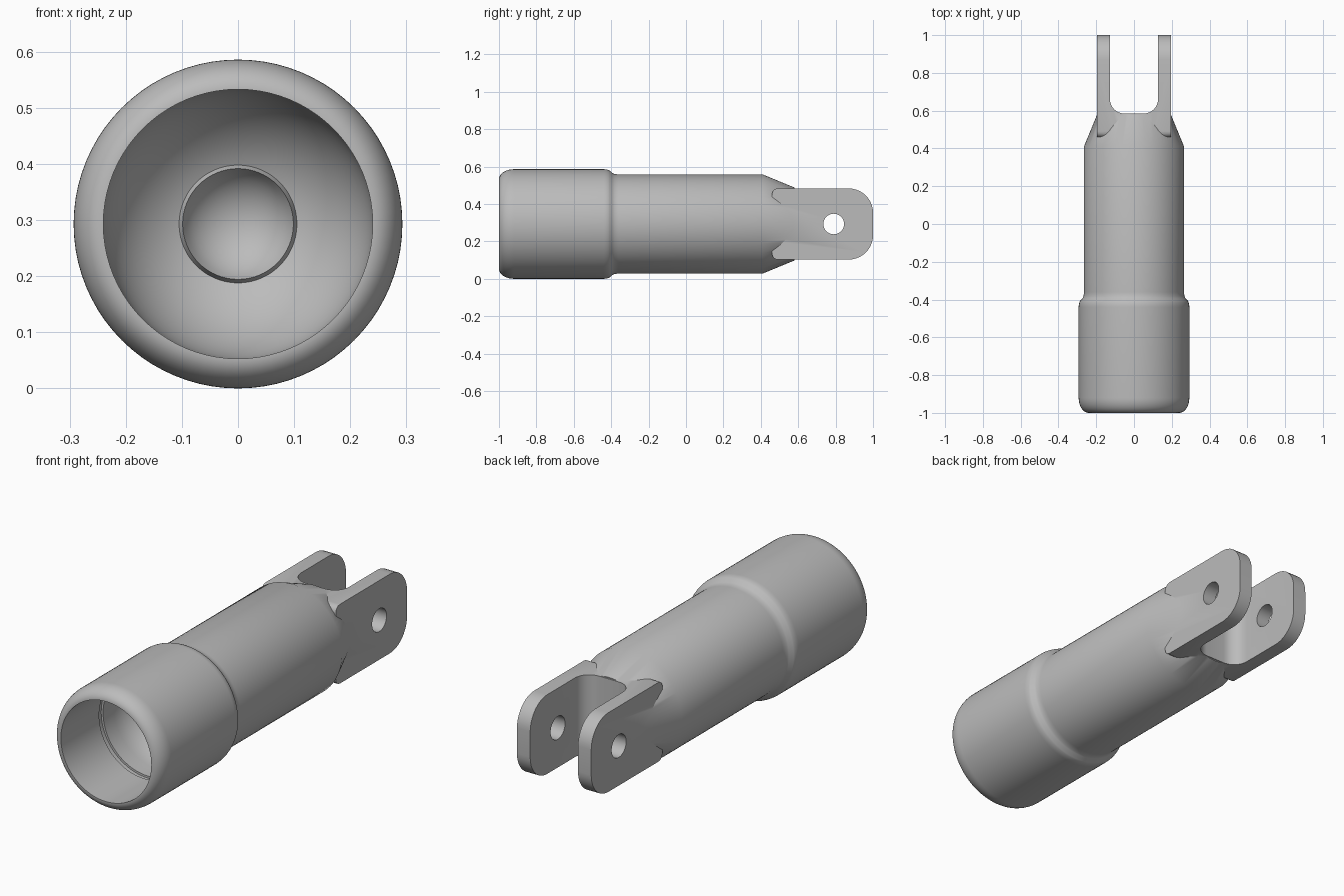
import bpy, bmesh, math
from mathutils import Matrix, Vector

if "Cube" in bpy.data.objects:
    bpy.data.objects.remove(bpy.data.objects["Cube"])

CZ = 0.293  # height of the main axis

steel = bpy.data.materials.new("grey steel")
steel.diffuse_color = (0.5, 0.5, 0.5, 1)
steel.use_nodes = True
steel.node_tree.nodes["Principled BSDF"].inputs["Base Color"].default_value = steel.diffuse_color


def finish(name, bm):
    bmesh.ops.remove_doubles(bm, verts=bm.verts, dist=1e-5)
    bmesh.ops.recalc_face_normals(bm, faces=bm.faces)
    mesh = bpy.data.meshes.new(name)
    bm.to_mesh(mesh)
    bm.free()
    mesh.materials.append(steel)
    obj = bpy.data.objects.new(name, mesh)
    bpy.context.collection.objects.link(obj)
    return obj


def arc(cx, cy, rx, ry, a0, a1, n=8):
    """Points on an elliptical arc, angles in degrees."""
    return [(cx + rx * math.cos(math.radians(a0 + (a1 - a0) * i / n)),
             cy + ry * math.sin(math.radians(a0 + (a1 - a0) * i / n)))
            for i in range(n + 1)]


def lathe(name, profile, steps=80):
    """Turn (radius, y) points around the long axis."""
    bm = bmesh.new()
    vs = [bm.verts.new((r, y, CZ)) for r, y in profile]
    edges = [bm.edges.new(p) for p in zip(vs, vs[1:])]
    bmesh.ops.spin(bm, geom=vs + edges, cent=(0, 0, CZ), axis=(0, 1, 0),
                   angle=math.tau, steps=steps, use_merge=False)
    return finish(name, bm)


def prism(name, points, direction):
    """Extrude a closed outline along a vector."""
    bm = bmesh.new()
    face = bm.faces.new([bm.verts.new(p) for p in points])
    ext = bmesh.ops.extrude_face_region(bm, geom=[face])
    bmesh.ops.translate(bm, vec=Vector(direction),
                        verts=[v for v in ext["geom"] if isinstance(v, bmesh.types.BMVert)])
    return finish(name, bm)


def boolean(obj, other, operation):
    mod = obj.modifiers.new(operation.lower(), 'BOOLEAN')
    mod.operation, mod.object, mod.solver = operation, other, 'EXACT'
    other.hide_render = True


# Turned body: domed socket, grooved bore, rounded lip, shoulder, tapered neck
profile = [(0, -0.335)]
profile += arc(0, -0.435, 0.105, 0.10, 80, 20, 6)
profile += [(0.105, -0.385)]
profile += arc(0, -0.60, 0.24, 0.24, 60, 0, 10)
profile += [(0.24, -0.68), (0.25, -0.68), (0.25, -0.71), (0.24, -0.71), (0.24, -0.92), (0.24, -1.0)]
profile += arc(0.24, -0.92, 0.053, 0.08, -85, 0, 10)
profile += arc(0.263, -0.44, 0.03, 0.05, 0, 40, 4)
profile += arc(0.295, -0.36, 0.03, 0.05, 220, 180, 4)
profile += [(0.265, 0.41), (0.195, 0.58), (0, 0.58)]
body = lathe("rod_body", profile)

# Fork block with rounded tip corners
H, W, R = 0.19, 0.197, 0.13
side = (arc(1 - R, H - R, R, R, 90, 0, 10) + arc(1 - R, R - H, R, R, 0, -90, 10)
        + arc(0.49, 0.03 - H, 0.03, 0.03, -90, -180, 4)
        + arc(0.49, H - 0.03, 0.03, 0.03, 180, 90, 4))
fork = prism("fork", [(-W, y, z + CZ) for y, z in side], (2 * W, 0, 0))

# Slot between the fork cheeks
S, r = 0.127, 0.075
slot_outline = (arc(r - S, 0.585 + r, r, r, 180, 270) + arc(S - r, 0.585 + r, r, r, 270, 360)
                + [(S, 1.2), (-S, 1.2)])
slot = prism("slot_cutter", [(x, y, -0.2) for x, y in slot_outline], (0, 0, 1))

# Pin hole through both cheeks
hole = prism("pin_hole_cutter",
             [(-0.4, 0.79 + y, CZ + z) for y, z in arc(0, 0, 0.055, 0.055, 0, 360, 32)[:-1]],
             (0.8, 0, 0))

boolean(body, fork, 'UNION')
boolean(body, slot, 'DIFFERENCE')
boolean(body, hole, 'DIFFERENCE')

# Bake the cuts, drop the helpers and smooth the result
bpy.context.view_layer.objects.active = body
bpy.ops.object.select_all(action='DESELECT')
body.select_set(True)
bpy.ops.object.convert(target='MESH')
for helper in (fork, slot, hole):
    bpy.data.objects.remove(helper)
bpy.ops.object.shade_smooth_by_angle(angle=math.radians(30))
